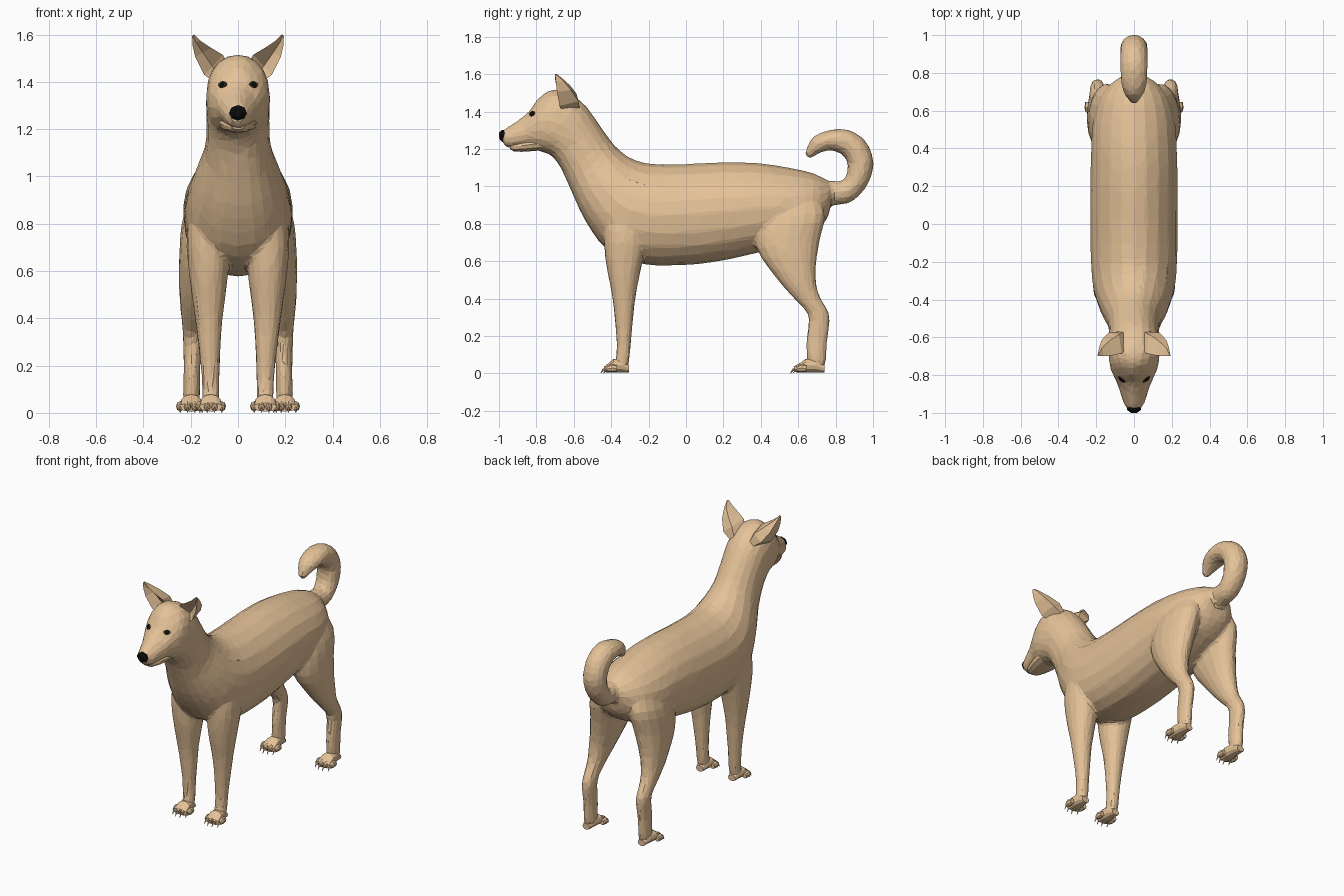
import bpy, bmesh, math
from mathutils import Vector
from mathutils.bvhtree import BVHTree


def material(name, rgb):
    m = bpy.data.materials.new(name)
    m.diffuse_color = (*rgb, 1)
    return m


TAN = material("tan fur", (0.78, 0.54, 0.315))
BLACK = material("black", (0.004, 0.004, 0.004))
BROWN = material("dark brown", (0.05, 0.03, 0.018))


def finish(name, bm, mat):
    bmesh.ops.recalc_face_normals(bm, faces=bm.faces[:])
    me = bpy.data.meshes.new(name)
    bm.to_mesh(me)
    bm.free()
    me.materials.append(mat)
    ob = bpy.data.objects.new(name, me)
    bpy.context.collection.objects.link(ob)
    return ob


def spow(c, e):
    return math.copysign(abs(c) ** e, c)


def skin(bm, rings):
    """Join rings of points into a closed tube."""
    vr = [[bm.verts.new(p) for p in r] for r in rings]
    n = len(vr[0])
    faces = [bm.faces.new(vr[0]), bm.faces.new(vr[-1])]
    for a, b in zip(vr, vr[1:]):
        for i in range(n):
            j = (i + 1) % n
            faces.append(bm.faces.new((a[i], a[j], b[j], b[i])))
    bmesh.ops.recalc_face_normals(bm, faces=faces)


def refine(rows, steps=3):
    """Smooth curve through the section rows."""
    out = []
    for i in range(len(rows) - 1):
        p = [rows[max(0, min(len(rows) - 1, i + k))] for k in (-1, 0, 1, 2)]
        for s in range(steps):
            t = s / steps
            out.append([b + 0.5 * t * (c - a + t * (2 * a - 5 * b + 4 * c - d
                        + t * (3 * (b - c) + d - a))) for a, b, c, d in zip(*p)])
    return out + [rows[-1]]


def loft(bm, rows, sides=12, e=0.9, side=1, top=None):
    """Each row: edge point (y, z), opposite edge point (y, z), x range."""
    rings = []
    for ay, az, by, bz, x0, x1 in rows:
        ring = []
        for k in range(sides):
            t = 2 * math.pi * k / sides
            c, s = math.cos(t), math.sin(t)
            ex = top(ay) if top and c > 0 else e
            c, s = spow(c, ex), spow(s, ex)
            ring.append((side * ((x0 + x1) / 2 + s * (x1 - x0) / 2),
                         (ay + by) / 2 + c * (ay - by) / 2,
                         (az + bz) / 2 + c * (az - bz) / 2))
        rings.append(ring)
    skin(bm, rings)


def centred(rows):
    return [(*r[:4], -r[4], r[4]) for r in rows]


def back_shape(y):
    """Roof-like back, round skull, ridged muzzle."""
    if y > -0.6:
        return 1.1 - 0.2 * min(1, max(0, (-0.35 - y) / 0.25))
    return 0.9 + 0.35 * min(1, max(0, (-0.68 - y) / 0.1))


# Trunk, neck and head: top point, bottom point, half width
TRUNK = centred([
    (0.79, 1.00, 0.775, 0.91, 0.05),
    (0.76, 1.03, 0.75, 0.82, 0.11),
    (0.68, 1.07, 0.66, 0.74, 0.18),
    (0.55, 1.10, 0.52, 0.68, 0.218),
    (0.38, 1.125, 0.38, 0.645, 0.228),
    (0.20, 1.13, 0.20, 0.605, 0.232),
    (0.00, 1.12, 0.00, 0.58, 0.232),
    (-0.18, 1.12, -0.23, 0.585, 0.228),
    (-0.27, 1.14, -0.42, 0.66, 0.214),
    (-0.34, 1.18, -0.54, 0.82, 0.18),
    (-0.40, 1.24, -0.615, 0.98, 0.142),
    (-0.47, 1.34, -0.67, 1.10, 0.133),
    (-0.54, 1.435, -0.72, 1.165, 0.135),
    (-0.63, 1.50, -0.76, 1.18, 0.135),
    (-0.72, 1.515, -0.80, 1.195, 0.126),
    (-0.79, 1.47, -0.84, 1.205, 0.102),
    (-0.84, 1.40, -0.88, 1.208, 0.084),
    (-0.90, 1.353, -0.92, 1.205, 0.068),
    (-0.955, 1.318, -0.955, 1.208, 0.052),
    (-0.982, 1.297, -0.98, 1.23, 0.034)])

# Curled tail: inner point, outer point, half width
TAIL = centred([
    (0.70, 1.03, 0.72, 0.89, 0.05),
    (0.78, 1.03, 0.80, 0.90, 0.06),
    (0.835, 1.03, 0.89, 0.92, 0.065),
    (0.86, 1.07, 0.972, 1.01, 0.07),
    (0.862, 1.13, 1.003, 1.13, 0.073),
    (0.835, 1.17, 0.958, 1.245, 0.073),
    (0.79, 1.19, 0.86, 1.305, 0.073),
    (0.745, 1.19, 0.755, 1.298, 0.069),
    (0.70, 1.17, 0.675, 1.26, 0.05),
    (0.655, 1.145, 0.635, 1.18, 0.018)])

# Legs: front point, back point, inner and outer x
FRONT_LEG = [
    (-0.42, 0.97, -0.20, 0.97, 0.08, 0.17),
    (-0.44, 0.76, -0.20, 0.76, 0.045, 0.217),
    (-0.43, 0.60, -0.238, 0.57, 0.042, 0.207),
    (-0.393, 0.40, -0.271, 0.40, 0.065, 0.182),
    (-0.373, 0.20, -0.291, 0.20, 0.077, 0.158),
    (-0.373, 0.10, -0.30, 0.09, 0.078, 0.152),
    (-0.39, 0.03, -0.31, 0.03, 0.08, 0.15)]
HIND_LEG = [
    (0.45, 1.00, 0.68, 1.00, 0.06, 0.15),
    (0.38, 0.83, 0.745, 0.86, 0.05, 0.228),
    (0.375, 0.67, 0.715, 0.71, 0.065, 0.248),
    (0.49, 0.50, 0.693, 0.55, 0.113, 0.25),
    (0.582, 0.395, 0.708, 0.43, 0.143, 0.241),
    (0.643, 0.33, 0.757, 0.34, 0.152, 0.235),
    (0.655, 0.27, 0.77, 0.28, 0.155, 0.232),
    (0.642, 0.17, 0.755, 0.17, 0.16, 0.23),
    (0.646, 0.08, 0.748, 0.06, 0.16, 0.232),
    (0.65, 0.03, 0.735, 0.03, 0.165, 0.225)]

# Body with legs and tail, fused into one skin and reduced to flat facets
bm = bmesh.new()
loft(bm, refine(TRUNK), 20, 0.87, 1, back_shape)
loft(bm, refine(TAIL), 16, 1)
for side in (1, -1):
    loft(bm, refine(FRONT_LEG), 16, 0.92, side)
    loft(bm, refine(HIND_LEG), 16, 0.98, side)
body = finish("body", bm, TAN)
bpy.context.view_layer.objects.active = body


def apply_modifier(kind, **settings):
    mod = body.modifiers.new(kind.lower(), kind)
    for key, value in settings.items():
        setattr(mod, key, value)
    bpy.ops.object.modifier_apply(modifier=mod.name)


apply_modifier('REMESH', mode='VOXEL', voxel_size=0.011)
apply_modifier('SMOOTH', factor=0.5, iterations=8)
apply_modifier('DECIMATE', ratio=min(1, 3600 / (2 * len(body.data.polygons))))
body.data.polygons.foreach_set("use_smooth", [False] * len(body.data.polygons))
body.data.update()

# Cupped ear rings: inner edge, back inner, back outer, outer edge, hollow
EAR = [
    [(0.03, -0.65, 1.46), (0.05, -0.57, 1.43), (0.085, -0.57, 1.42),
     (0.10, -0.66, 1.40), (0.075, -0.63, 1.42)],
    [(0.065, -0.685, 1.515), (0.08, -0.585, 1.495), (0.135, -0.575, 1.455),
     (0.143, -0.675, 1.43), (0.108, -0.63, 1.465)],
    [(0.112, -0.695, 1.543), (0.13, -0.618, 1.538), (0.172, -0.615, 1.515),
     (0.181, -0.69, 1.505), (0.15, -0.65, 1.525)],
    [(0.16, -0.70, 1.575), (0.17, -0.655, 1.573), (0.185, -0.655, 1.563),
     (0.192, -0.695, 1.553), (0.178, -0.68, 1.568)],
    [(0.184, -0.70, 1.60), (0.188, -0.69, 1.60), (0.191, -0.69, 1.597),
     (0.194, -0.70, 1.593), (0.189, -0.697, 1.597)]]


def paw(name, cx, y0, length, side):
    """Wedge foot with four toes and claws."""
    bm = bmesh.new()
    rows = [(1, 0.045, 0.026), (0.75, 0.08, 0.036), (0.45, 0.078, 0.045), (0.17, 0.042, 0.05)]
    loft(bm, [(y0 + f * length, top, y0 + f * length, 0.006, cx - w, cx + w)
              for f, top, w in rows], 12, 0.95, side)
    for k, back in ((-1.5, 0.025), (-0.5, 0.01), (0.5, 0.01), (1.5, 0.025)):
        x = cx + k * 0.031
        y = y0 + back
        loft(bm, [(y + 0.06, 0.045, y + 0.06, 0.01, x - 0.014, x + 0.014),
                  (y + 0.028, 0.05, y + 0.03, 0.006, x - 0.018, x + 0.018),
                  (y + 0.006, 0.036, y + 0.01, 0.01, x - 0.012, x + 0.012)], 8, 1, side)
        loft(bm, [(y + 0.015, 0.033, y + 0.015, 0.018, x - 0.006, x + 0.006),
                  (y, 0.026, y + 0.002, 0.012, x - 0.005, x + 0.005),
                  (y - 0.012, 0.003, y - 0.01, 0.0, x - 0.002, x + 0.002)], 4, 1, side)
    return finish(name, bm, TAN)


for side, tag in ((1, "left"), (-1, "right")):
    bm = bmesh.new()
    skin(bm, [[(side * x, y, z) for x, y, z in r] for r in EAR])
    finish("ear_" + tag, bm, TAN)
    paw("front_paw_" + tag, 0.115, -0.455, 0.15, side)
    paw("hind_paw_" + tag, 0.198, 0.56, 0.18, side)

# Lower jaw, closed against the lips
bm = bmesh.new()
loft(bm, centred([
    (-0.74, 1.27, -0.75, 1.195, 0.088),
    (-0.83, 1.26, -0.83, 1.188, 0.077),
    (-0.88, 1.25, -0.88, 1.185, 0.062),
    (-0.925, 1.24, -0.92, 1.187, 0.044),
    (-0.945, 1.23, -0.94, 1.199, 0.028)]), 12, 0.8)
finish("jaw", bm, TAN)

# Nose pad
bm = bmesh.new()
loft(bm, centred([
    (-0.970, 1.300, -0.972, 1.236, 0.036),
    (-0.984, 1.302, -0.982, 1.237, 0.038),
    (-1.00, 1.288, -0.998, 1.252, 0.018)]), 8, 1)
finish("nose", bm, BLACK)

# Eyes: thin almond plates laid on the head surface
bm = bmesh.new()
bm.from_mesh(body.data)
tree = BVHTree.FromBMesh(bm)
bm.free()


def eye_plate(name, side, w, h, lift, mat):
    hit, nor, _, _ = tree.ray_cast(Vector((side * 0.066, -2, 1.388)), Vector((0, 1, 0)))
    nor = Vector((nor.x, nor.y, nor.z * 0.75)).normalized()
    across = Vector((0, 0, 1)).cross(nor).normalized()
    up = nor.cross(across)
    rings = []
    for d in (-0.004, lift):
        rings.append([hit + nor * d + across * w * math.cos(t) + up * h * spow(math.sin(t), 1.4)
                      for t in (math.tau * k / 12 for k in range(12))])
    b = bmesh.new()
    skin(b, rings)
    finish(name, b, mat)


for side, tag in ((1, "left"), (-1, "right")):
    eye_plate("eye_" + tag, side, 0.023, 0.016, 0.003, BROWN)
    eye_plate("pupil_" + tag, side, 0.013, 0.014, 0.005, BLACK)
